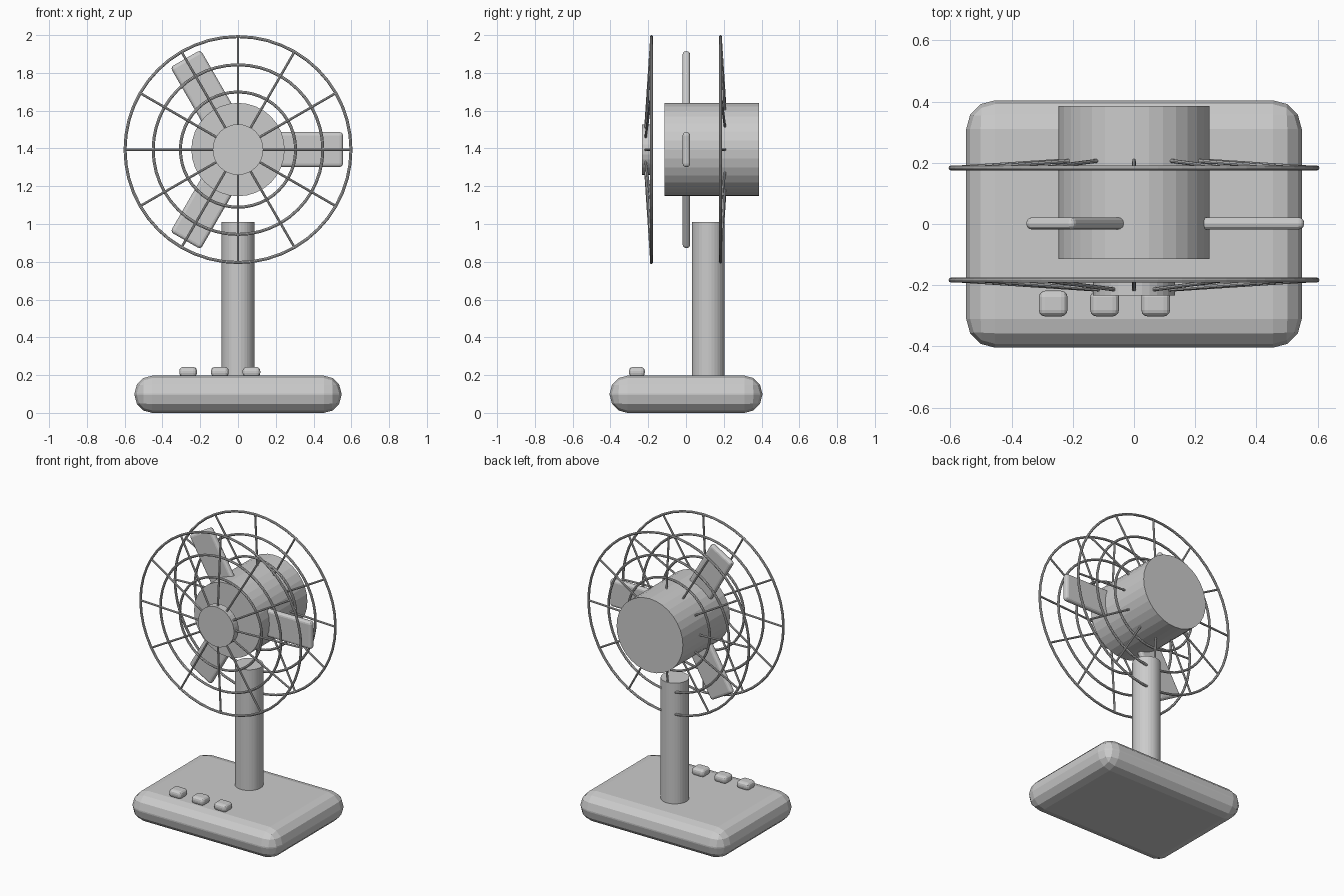
import bpy, math
from mathutils import Vector, Matrix

if "Cube" in bpy.data.objects:
    bpy.data.objects.remove(bpy.data.objects["Cube"])

HUB_Z = 1.394
WIRE = 0.008


def finish(name):
    ob = bpy.context.object
    ob.name = name
    return ob


def rounded_box(name, loc, size, bevel, segments):
    bpy.ops.mesh.primitive_cube_add(size=1, location=loc)
    ob = finish(name)
    ob.data.transform(Matrix.Diagonal((*size, 1)))
    mod = ob.modifiers.new("round", 'BEVEL')
    mod.width, mod.segments = bevel, segments
    return ob


def rod(name, a, b, radius, sides=32):
    a, b = Vector(a), Vector(b)
    d = b - a
    bpy.ops.mesh.primitive_cylinder_add(
        vertices=sides, radius=radius, depth=d.length, location=(a + b) / 2,
        rotation=d.to_track_quat('Z', 'Y').to_euler())
    return finish(name)


# base, push buttons and neck
rounded_box("base", (0, 0, 0.0985), (1.096, 0.808, 0.197), 0.094, 3)
for i, x in enumerate((-0.264, -0.096, 0.071)):
    rounded_box(f"button_{i + 1}", (x, -0.26, 0.217), (0.094, 0.084, 0.052), 0.021, 3)
rod("neck", (0, 0.118, 0.15), (0, 0.118, 1.01), 0.087)

# motor housing and front cap of the cage
rod("motor_housing", (0, -0.115, HUB_Z), (0, 0.386, HUB_Z), 0.247)
rod("cage_cap", (0, -0.234, HUB_Z), (0, -0.185, HUB_Z), 0.134)

# three blades around the hub
for i in range(3):
    blade = rounded_box(f"blade_{i + 1}", (0, 0, 0), (0.456, 0.04, 0.185), 0.018, 3)
    blade.data.transform(Matrix.Translation((0.328, 0, 0)))
    blade.location = (0, 0.002, HUB_Z)
    blade.rotation_euler = (0, -i * math.tau / 3, 0)

# front and rear cage: concentric rings and slightly dished spokes
for side, label in ((-1, "front"), (1, "rear")):
    for i, r in enumerate((0.598, 0.449, 0.305)):
        bpy.ops.mesh.primitive_torus_add(
            major_radius=r, minor_radius=WIRE, major_segments=48, minor_segments=8,
            location=(0, side * 0.183, HUB_Z), rotation=(math.pi / 2, 0, 0))
        finish(f"{label}_ring_{i + 1}")
    for i in range(12):
        a = i * math.tau / 12
        c, s = math.cos(a), math.sin(a)
        rod(f"{label}_spoke_{i + 1}",
            (0.05 * c, side * 0.219, HUB_Z + 0.05 * s),
            (0.598 * c, side * 0.183, HUB_Z + 0.598 * s), 0.0065, 8)
